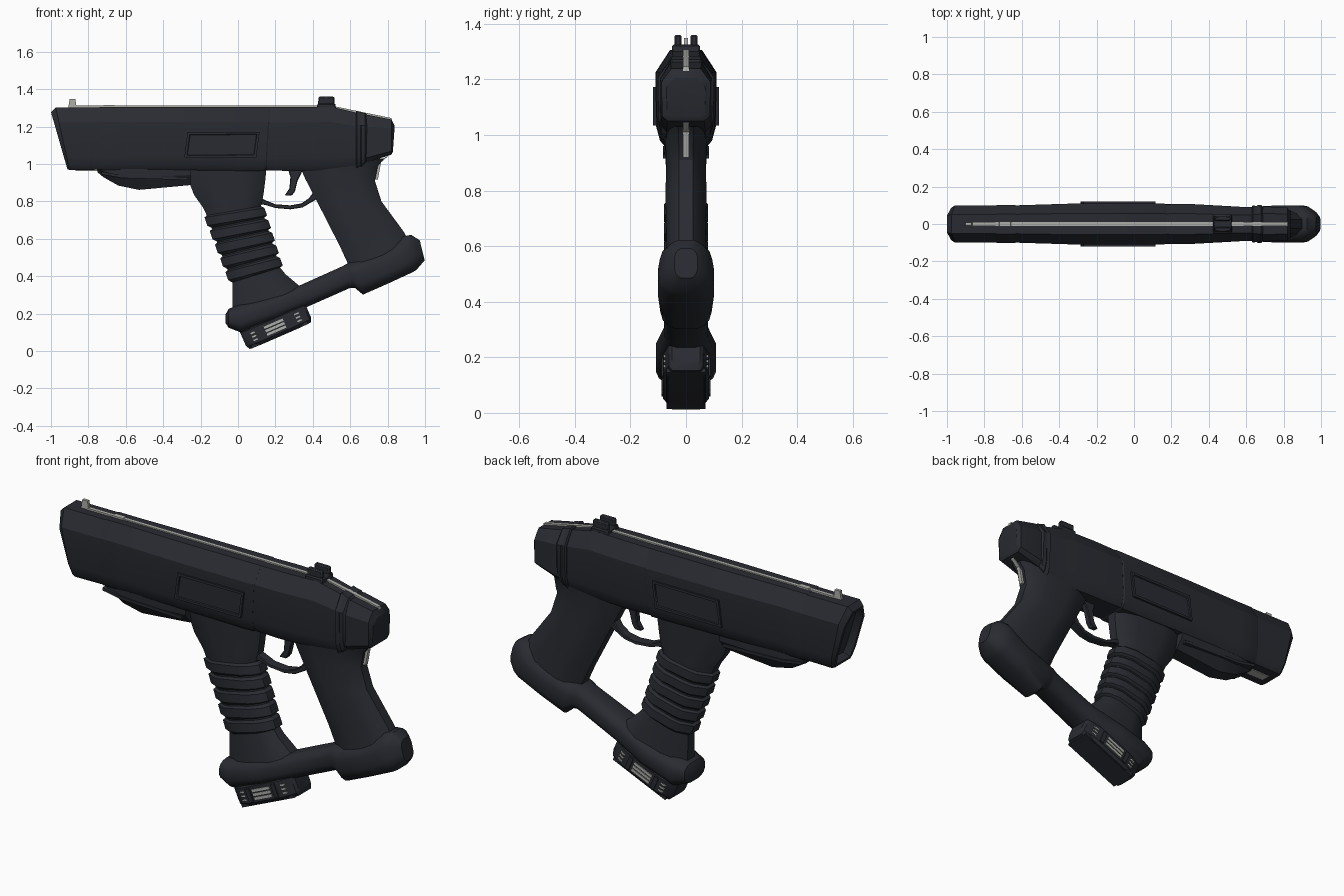
import bpy, bmesh
from math import cos, sin, radians
from mathutils import Vector


def material(name, col):
    m = bpy.data.materials.new(name)
    m.diffuse_color = (*col, 1)
    return m


DARK = material("dark_polymer", (0.022, 0.024, 0.031))
LIGHT = material("bare_metal", (0.42, 0.42, 0.40))

# Half cross-sections: (fraction from first to second edge point, fraction of half width)
BODY = [(0, .72), (.05, .85), (.2, .98), (.76, 1), (1, .52)]
CAP = [(0, .75), (.1, .98), (.75, 1), (1, .6)]
ROUND = [(0, .4), (.05, .65), (.17, .9), (.33, 1), (.67, 1), (.83, .9), (.95, .65), (1, .4)]
GRIP = [(0, .38), (.2, .92), (.34, 1), (.72, 1), (.9, .75), (1, .35)]
BOX = [(0, .8), (.15, 1), (.85, 1), (1, .8)]


def finish(name, bm, mat, smooth=28, bevel=0):
    bmesh.ops.recalc_face_normals(bm, faces=bm.faces[:])
    me = bpy.data.meshes.new(name)
    bm.to_mesh(me)
    bm.free()
    me.materials.append(mat)
    me.shade_smooth()
    me.set_sharp_from_angle(angle=radians(smooth))
    ob = bpy.data.objects.new(name, me)
    bpy.context.collection.objects.link(ob)
    if bevel:
        b = ob.modifiers.new("bevel", 'BEVEL')
        b.width, b.segments = bevel, 1
    return ob


def loft(name, sections, shape, mat=DARK, smooth=28, recess=0):
    """Skin sections (x1, z1, x2, z2, half width), symmetric about y = 0."""
    bm = bmesh.new()
    ring_shape = shape + [(t, -s) for t, s in reversed(shape)]
    rings = []
    for ax, az, bx, bz, w in sections:
        rings.append([bm.verts.new((ax + (bx - ax) * t, w * s, az + (bz - az) * t))
                      for t, s in ring_shape])
    n = len(ring_shape)
    for r, q in zip(rings, rings[1:]):
        for i in range(n):
            j = (i + 1) % n
            bm.faces.new((r[i], r[j], q[j], q[i]))
    front = bm.faces.new(rings[0])
    bm.faces.new(rings[-1])
    if recess:
        bmesh.ops.recalc_face_normals(bm, faces=bm.faces[:])
        bmesh.ops.inset_individual(bm, faces=[front], thickness=.016)
        bmesh.ops.inset_individual(bm, faces=[front], thickness=.004, depth=-recess)
    return finish(name, bm, mat, smooth)


def prism(name, pts, y0, y1, mat=DARK, bevel=0):
    """Extrude an (x, z) outline from y0 to y1."""
    bm = bmesh.new()
    f = bm.faces.new([bm.verts.new((x, y0, z)) for x, z in pts])
    new = bmesh.ops.extrude_face_region(bm, geom=[f])["geom"]
    bmesh.ops.translate(bm, verts=[v for v in new if isinstance(v, bmesh.types.BMVert)],
                        vec=(0, y1 - y0, 0))
    return finish(name, bm, mat, 20, bevel)


# Receiver: muzzle block, main cover, rear housing, collar, end cap
loft("muzzle_block", [(-.912, .972, -1.0, 1.278, .085), (-.90, .968, -.975, 1.303, .1),
                      (-.73, .97, -.73, 1.303, .1)], BODY, recess=.04)
loft("main_cover", [(-.74, .972, -.74, 1.304, .098), (-.73, .968, -.73, 1.306, .102),
                    (-.62, .968, -.62, 1.306, .1), (-.3, .968, -.3, 1.306, .11),
                    (.145, .962, .165, 1.306, .11), (.152, .966, .172, 1.304, .106)], BODY)
loft("rear_housing", [(.14, .966, .16, 1.304, .105), (.3, .963, .3, 1.306, .107),
                      (.5, .967, .5, 1.306, .096), (.60, .973, .60, 1.283, .09),
                      (.64, .98, .64, 1.272, .09)], BODY)
loft("collar", [(.63, .978, .63, 1.278, .092), (.636, .974, .636, 1.284, .1),
                (.655, .985, .655, 1.278, .096), (.66, .988, .66, 1.275, .101),
                (.68, 1.005, .68, 1.272, .101), (.69, 1.015, .69, 1.262, .09)], BODY)
loft("end_cap", [(.67, 1.005, .67, 1.262, .088), (.70, 1.012, .70, 1.262, .094),
                 (.82, 1.05, .82, 1.238, .088), (.826, 1.06, .826, 1.228, .078),
                 (.828, 1.065, .838, 1.205, .07)], CAP)

# Under-barrel fairing with metal strip
loft("lower_fairing", [(-.75, .955, -.75, .985, .05), (-.72, .93, -.72, .985, .065),
                       (-.64, .885, -.64, .985, .075), (-.53, .862, -.53, .985, .078),
                       (-.25, .888, -.25, .985, .08)], [(0, .5), (.55, 1), (1, 1)])
prism("lower_strip", [(-.87, .964), (-.74, .964), (-.74, .98), (-.87, .98)], -.025, .025, LIGHT)
prism("fairing_side_rib", [(-.73, .945), (-.62, .925), (-.27, .915), (-.27, .93),
                           (-.62, .94), (-.73, .96)], -.083, .083)

# Framed side panels
for side, tag in ((-1, "near"), (1, "far")):
    ob = prism("side_panel_" + tag, [(-.287, 1.034), (.098, 1.034), (.115, 1.172), (-.27, 1.172)],
               side * .10, side * .119)
    bm = bmesh.new()
    bm.from_mesh(ob.data)
    face = [f for f in bm.faces if f.normal.y * side > .9]
    bmesh.ops.inset_individual(bm, faces=face, thickness=.018)
    bmesh.ops.inset_individual(bm, faces=face, thickness=.004, depth=-.006)
    bm.to_mesh(ob.data)
    bm.free()

# Top rail, rear strip and sights
prism("top_rail", [(-.87, 1.30), (-.87, 1.312), (.5, 1.312), (.82, 1.246), (.826, 1.225),
                   (.80, 1.22), (.5, 1.295)], -.01, .01, LIGHT)
prism("rail_clip", [(-.73, 1.30), (-.72, 1.315), (-.66, 1.315), (-.65, 1.30)], -.014, .014, LIGHT)
prism("back_strip", [(.70, .99), (.805, 1.045), (.78, 1.022), (.765, 1.01), (.748, .918),
                     (.72, .918)], -.01, .01, LIGHT)
prism("front_sight", [(-.908, 1.30), (-.862, 1.30), (-.87, 1.348), (-.9, 1.348)], -.008, .008, LIGHT)
prism("rear_sight_base", [(.42, 1.29), (.525, 1.29), (.52, 1.325), (.425, 1.325)], -.05, .05,
      bevel=.006)
for s in (-1, 1):
    prism("rear_sight_prong", [(.428, 1.31), (.517, 1.31), (.515, 1.36), (.43, 1.36)],
          s * .016, s * .042, bevel=.006)

# Front grip with ridged finger section
front = [(-.29, .985, .15, .985, .076), (-.275, .94, .148, .93, .075),
         (-.235, .835, .138, .85, .07), (-.185, .765, .13, .80, .07)]
L0, L1 = Vector((-.175, .725)), Vector((-.035, .36))
R0, R1 = Vector((.13, .775)), Vector((.235, .44))
RIDGES = 5
for i in range(RIDGES):
    for f, grow in ((.0, -.008), (.14, .008), (.74, .010), (.9, -.008)):
        k = (i + f) / RIDGES
        a, b = L0.lerp(L1, k), R0.lerp(R1, k)
        front.append((a.x - grow, a.y, b.x + grow, b.y, .074 + grow * .6))
front += [(-.03, .33, .255, .41, .072), (-.03, .20, .35, .33, .08)]
loft("front_grip", front, GRIP)

# Rear grip
loft("rear_grip", [(.32, 1.02, .78, 1.03, .078), (.34, .965, .748, .99, .076),
                   (.36, .92, .732, .91, .07), (.43, .785, .767, .80, .074),
                   (.545, .56, .885, .64, .07), (.60, .44, .93, .56, .076)], GRIP)

# Base bar joining the grips, with the flared heel
loft("base_bar", [(-.067, .15, -.067, .195, .045), (-.05, .125, -.05, .226, .085),
                  (.02, .098, .01, .25, .108), (.2, .165, .16, .29, .108),
                  (.36, .232, .31, .342, .08), (.60, .338, .555, .452, .072),
                  (.625, .338, .585, .468, .08), (.668, .302, .62, .48, .092),
                  (.80, .36, .77, .53, .1), (.93, .42, .835, .57, .1),
                  (.955, .435, .88, .612, .094), (.985, .47, .925, .622, .07),
                  (.998, .485, .972, .592, .042)], ROUND, smooth=35)

# Magazine, in a frame tilted with the base bar
TILT = radians(23.5)


def mag(u, v):
    return (.203 + u * cos(TILT) - v * sin(TILT), .13 + u * sin(TILT) + v * cos(TILT))


def mag_rect(u, v, du, dv):
    return [mag(u - du, v - dv), mag(u + du, v - dv), mag(u + du, v + dv), mag(u - du, v + dv)]


loft("magazine", [(*mag(u, lo), *mag(u, .06), w) for u, lo, w in
                  ((-.188, -.03, .05), (-.175, -.053, .062), (-.11, -.056, .082),
                   (.11, -.056, .082), (.18, -.053, .062), (.192, -.03, .05))], BOX)
for v in (-.02, 0, .02):
    prism("magazine_slat", mag_rect(-.005, v, .055, .0065), -.086, .086, LIGHT)
    for u in (-.125, .125):
        prism("magazine_end_slat", mag_rect(u, v, .017, .004), -.0805, .0805, LIGHT)
for u in (-.085, .075):
    prism("magazine_rib", mag_rect(u, 0, .012, .035), -.088, .088)
prism("magazine_foot", mag_rect(0, -.047, .165, .008), -.07, .07)

# Trigger and guard
prism("trigger", [(.265, .98), (.35, .98), (.338, .95), (.318, .91), (.305, .855), (.288, .832),
                  (.25, .832), (.275, .87), (.28, .93)], -.016, .016, bevel=.004)
loft("trigger_guard", [(.10, .785, .10, .83, .028), (.145, .782, .15, .805, .026),
                       (.2, .765, .2, .785, .024), (.28, .758, .28, .779, .024),
                       (.345, .768, .34, .79, .024), (.40, .80, .38, .818, .026),
                       (.45, .83, .41, .86, .03)], BOX)
